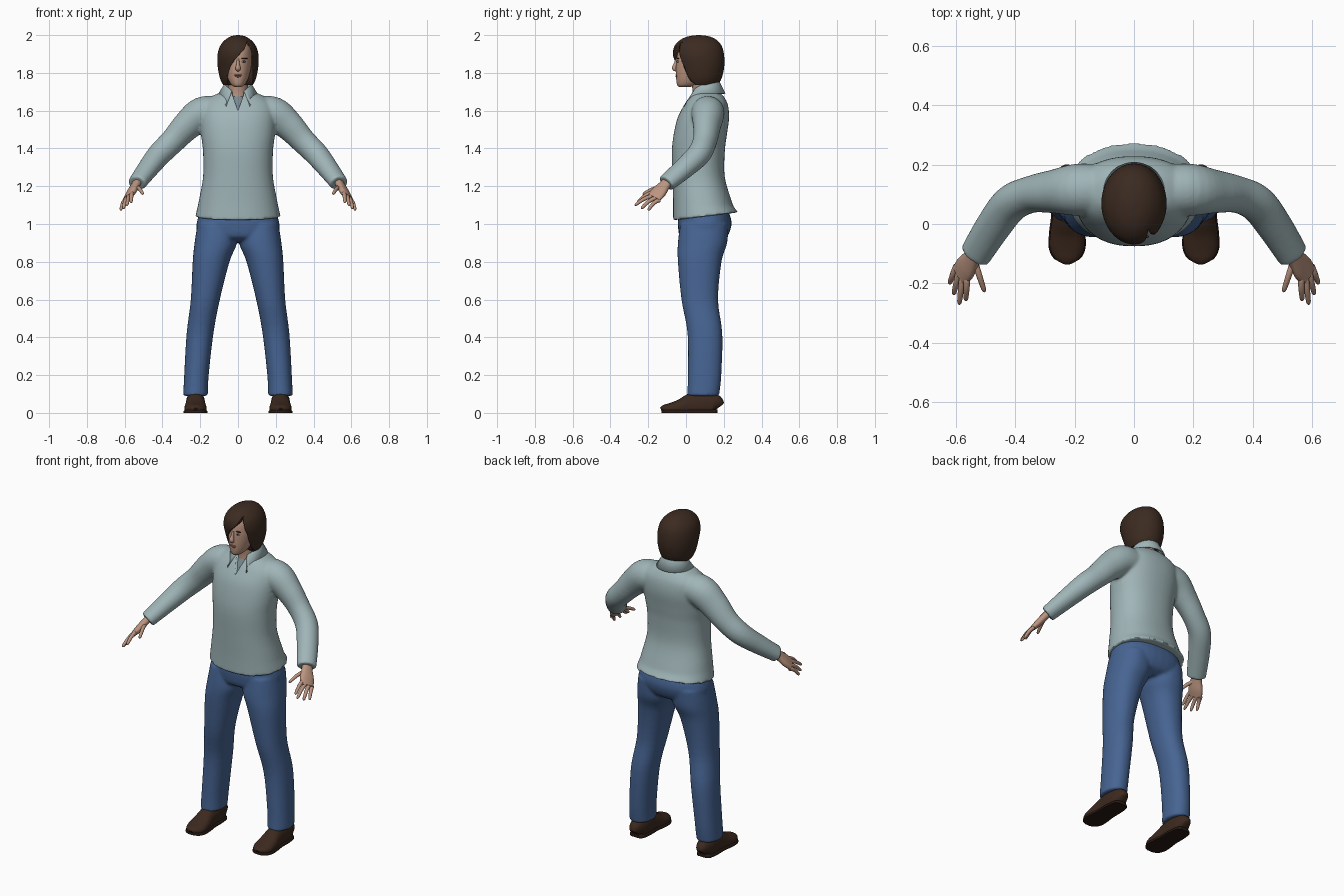
import bpy, bmesh, math
from mathutils import Vector

if "Cube" in bpy.data.objects:
    bpy.data.objects.remove(bpy.data.objects["Cube"])


def material(name, rgb):
    m = bpy.data.materials.new(name)
    m.use_nodes = True
    m.diffuse_color = (*rgb, 1)
    bsdf = next(n for n in m.node_tree.nodes if n.type == "BSDF_PRINCIPLED")
    bsdf.inputs["Base Color"].default_value = (*rgb, 1)
    return m


SHIRT = material("pale teal shirt", (0.35, 0.46, 0.475))
UNDER = material("grey undershirt", (0.19, 0.25, 0.28))
DENIM = material("blue denim", (0.062, 0.128, 0.29))
SKIN = material("skin", (0.5, 0.3, 0.215))
HAIR = material("dark brown hair", (0.045, 0.024, 0.015))
SHOE = material("brown leather", (0.045, 0.022, 0.013))
SOLE = material("dark sole", (0.022, 0.011, 0.007))
LIP = material("lips", (0.36, 0.16, 0.12))
WHITE = material("eye white", (0.55, 0.52, 0.48))


def smooth_rows(rows, k=5):
    """Catmull-Rom interpolation of rows of numbers."""
    p = [rows[0], *rows, rows[-1]]
    out = []
    for i in range(1, len(p) - 2):
        for s in range(k):
            t = s / k
            out.append([0.5 * (2 * b + (c - a) * t + (2 * a - 5 * b + 4 * c - d) * t * t
                               + (3 * b - a - 3 * c + d) * t ** 3)
                        for a, b, c, d in zip(*p[i - 1:i + 3])])
    return out + [list(rows[-1])]


def loft(bm, rings, side=1, power=2.0, n=32, floor=None):
    """Skin rings of (centre, u, v) half axes into a closed tube."""
    loops = []
    for c, u, v in rings:
        loop = []
        for i in range(n):
            a = math.tau * i / n
            ca, sa = math.cos(a), math.sin(a)
            co = (c + u * math.copysign(abs(ca) ** (2 / power), ca)
                  + v * math.copysign(abs(sa) ** (2 / power), sa))
            co.x *= side
            if floor is not None:
                co.z = max(co.z, floor)
            loop.append(bm.verts.new(co))
        loops.append(loop)
    for a, b in zip(loops, loops[1:]):
        for i in range(n):
            j = (i + 1) % n
            bm.faces.new((a[i], a[j], b[j], b[i]))
    bm.faces.new(loops[0][::-1])
    bm.faces.new(loops[-1])


def column(bm, rows, **kw):
    """Upright loft from rows of (z, x0, x1, y0, y1)."""
    loft(bm, [(Vector(((x0 + x1) / 2, (y0 + y1) / 2, z)), Vector(((x1 - x0) / 2, 0, 0)),
               Vector((0, (y1 - y0) / 2, 0))) for z, x0, x1, y0, y1 in smooth_rows(rows)], **kw)


def tube(bm, rows, across, **kw):
    """Loft along a path of (x, y, z, half width, half thickness)."""
    rows = smooth_rows(rows)
    pts = [Vector(r[:3]) for r in rows]
    rings = []
    for i, r in enumerate(rows):
        t = (pts[min(i + 1, len(pts) - 1)] - pts[max(i - 1, 0)]).normalized()
        u = Vector(across)
        u = (u - t * u.dot(t)).normalized()
        rings.append((pts[i], u * r[3], t.cross(u) * r[4]))
    loft(bm, rings, **kw)


def finish(name, bm, mat, angle=50):
    bmesh.ops.recalc_face_normals(bm, faces=bm.faces)
    me = bpy.data.meshes.new(name)
    bm.to_mesh(me)
    bm.free()
    ob = bpy.data.objects.new(name, me)
    bpy.context.collection.objects.link(ob)
    me.materials.append(mat)
    bpy.ops.object.select_all(action="DESELECT")
    ob.select_set(True)
    bpy.context.view_layer.objects.active = ob
    bpy.ops.object.shade_smooth_by_angle(angle=math.radians(angle))
    return ob


def fuse(ob, voxel, rounds):
    m = ob.modifiers.new("fuse", "REMESH")
    m.mode, m.voxel_size, m.use_smooth_shade = "VOXEL", voxel, True
    s = ob.modifiers.new("soften", "SMOOTH")
    s.factor, s.iterations = 0.5, rounds


def cut(ob, name, outline, y0, y1):
    """Cut a prism with an (x, z) outline out of an object."""
    bm = bmesh.new()
    f = bm.faces.new([bm.verts.new((x, y0, z)) for x, z in outline])
    ext = bmesh.ops.extrude_face_region(bm, geom=[f])["geom"]
    bmesh.ops.translate(bm, vec=(0, y1 - y0, 0), verts=[g for g in ext if isinstance(g, bmesh.types.BMVert)])
    cutter = finish(name, bm, ob.data.materials[0])
    cutter.hide_render = True
    cutter.hide_set(True)
    cutter.display_type = "WIRE"
    b = ob.modifiers.new("opening", "BOOLEAN")
    b.operation, b.object, b.solver = "DIFFERENCE", cutter, "EXACT"


def ball(name, loc, size, mat):
    bm = bmesh.new()
    bmesh.ops.create_uvsphere(bm, u_segments=16, v_segments=10, radius=1)
    for v in bm.verts:
        v.co = Vector(loc) + Vector(size) * v.co
    return finish(name, bm, mat)


def even(rows):
    return [(z, -x, x, y0, y1) for z, x, y0, y1 in rows]


# Vector * Vector is a dot product, so scale balls componentwise instead
def ball(name, loc, size, mat):
    bm = bmesh.new()
    bmesh.ops.create_uvsphere(bm, u_segments=16, v_segments=10, radius=1)
    bmesh.ops.scale(bm, vec=size, verts=bm.verts)
    bmesh.ops.translate(bm, vec=loc, verts=bm.verts)
    return finish(name, bm, mat)


# Shirt: torso and sleeves fused into one skin
TORSO = [(1.02, 0.226, -0.068, 0.275), (1.12, 0.208, -0.068, 0.242), (1.25, 0.185, -0.072, 0.205),
         (1.38, 0.185, -0.075, 0.205), (1.47, 0.195, -0.066, 0.216), (1.56, 0.2, -0.045, 0.228),
         (1.63, 0.19, -0.01, 0.222), (1.675, 0.14, 0.02, 0.2), (1.7, 0.08, 0.04, 0.175)]
ARM = [(0.1, 0.115, 1.59, 0.085, 0.085), (0.19, 0.115, 1.583, 0.088, 0.09), (0.27, 0.11, 1.52, 0.072, 0.08),
       (0.345, 0.1, 1.44, 0.062, 0.068), (0.415, 0.068, 1.37, 0.063, 0.063), (0.475, -0.01, 1.295, 0.06, 0.054),
       (0.535, -0.105, 1.215, 0.054, 0.044)]
bm = bmesh.new()
column(bm, even(TORSO), power=2.25, n=48)
for v in bm.verts:
    if v.co.z < 1.1:
        v.co.z += 0.12 * (v.co.y + 0.068) * (1.1 - v.co.z) / 0.08
for s in (1, -1):
    tube(bm, ARM, (0.6, 0.8, 0), side=s)
shirt = finish("shirt", bm, SHIRT)
fuse(shirt, 0.008, 5)
cut(shirt, "neck_opening_cutter", [(0, 1.6), (0.042, 1.72), (-0.042, 1.72)], -0.15, 0.09)

# Undershirt showing in the neck opening
bm = bmesh.new()
column(bm, even([(1.5, 0.15, -0.035, 0.18), (1.57, 0.14, -0.022, 0.18), (1.63, 0.13, 0.008, 0.18),
                 (1.675, 0.06, 0.035, 0.16)]))
finish("undershirt", bm, UNDER)

# Collar: a folded band, open and pointed at the front
bm = bmesh.new()
N = 40
strips = []
for i in range(N + 1):
    a = math.radians(-62 + 304 * i / N)
    point = max(0, -math.sin(a)) ** 3
    ca, sa = math.cos(a), math.sin(a)
    strips.append([bm.verts.new(co) for co in (
        (0.062 * ca, 0.105 + 0.068 * sa, 1.705 - 0.03 * point + 0.012 * sa),
        (0.072 * ca, 0.105 + 0.074 * sa, 1.737 - 0.035 * point + 0.012 * sa),
        ((0.1 + 0.045 * point) * ca, 0.105 + (0.1 + 0.04 * point) * sa, 1.69 - 0.1 * point))])
for a, b in zip(strips, strips[1:]):
    for k in (0, 1):
        bm.faces.new((a[k], a[k + 1], b[k + 1], b[k]))
collar = finish("collar", bm, SHIRT)
sol = collar.modifiers.new("thickness", "SOLIDIFY")
sol.thickness, sol.offset = 0.008, 0

# Jeans: hips and legs fused
HIPS = [(1.1, 0.19, -0.03, 0.21), (1.03, 0.213, -0.042, 0.238), (0.98, 0.22, -0.042, 0.238),
        (0.93, 0.2, -0.03, 0.215), (0.905, 0.15, 0.02, 0.17)]
LEG = [(1.0, 0.01, 0.215, -0.03, 0.225), (0.9, 0.006, 0.23, -0.043, 0.218), (0.8, 0.045, 0.24, -0.043, 0.188),
       (0.6, 0.096, 0.25, -0.024, 0.17), (0.42, 0.13, 0.272, 0.008, 0.192), (0.2, 0.155, 0.285, 0.01, 0.187),
       (0.09, 0.16, 0.29, 0.006, 0.175)]
bm = bmesh.new()
column(bm, even(HIPS), power=2.3)
for s in (1, -1):
    column(bm, LEG, side=s, power=2.2)
fuse(finish("jeans", bm, DENIM), 0.008, 5)

# Head, neck and nose
bm = bmesh.new()
column(bm, even([(1.725, 0.016, -0.036, 0.02), (1.737, 0.036, -0.047, 0.06), (1.77, 0.054, -0.052, 0.1),
                 (1.82, 0.068, -0.053, 0.14), (1.87, 0.073, -0.05, 0.16), (1.93, 0.066, -0.035, 0.15),
                 (1.97, 0.03, 0.02, 0.1)]))
column(bm, even([(1.63, 0.065, 0.03, 0.165), (1.7, 0.054, 0.035, 0.155), (1.8, 0.052, 0.02, 0.14)]))
tube(bm, [(0, -0.046, 1.874, 0.006, 0.008), (0, -0.056, 1.845, 0.009, 0.01),
          (0, -0.062, 1.824, 0.014, 0.012), (0, -0.05, 1.812, 0.009, 0.006)], (1, 0, 0), n=16)
finish("head", bm, SKIN)

# Facial details
for s, side in ((1, "left"), (-1, "right")):
    ball(side + "_eye", (s * 0.031, -0.043, 1.86), (0.012, 0.005, 0.005), WHITE)
    ball(side + "_iris", (s * 0.031, -0.046, 1.86), (0.005, 0.004, 0.005), HAIR)
    ball(side + "_eyebrow", (s * 0.033, -0.042, 1.876), (0.018, 0.006, 0.0035), HAIR)
ball("upper_lip", (0, -0.05, 1.788), (0.021, 0.006, 0.004), LIP)
ball("lower_lip", (0, -0.049, 1.781), (0.017, 0.006, 0.005), LIP)

# Bobbed hair with a side-swept fringe opening
bm = bmesh.new()
column(bm, even([(1.735, 0.078, -0.012, 0.168), (1.77, 0.095, -0.03, 0.188), (1.83, 0.107, -0.05, 0.202),
                 (1.89, 0.109, -0.068, 0.202), (1.94, 0.096, -0.062, 0.19), (1.975, 0.068, -0.03, 0.162),
                 (1.994, 0.036, 0.015, 0.12), (2.0, 0.006, 0.06, 0.075)]), n=48)
hair = finish("hair", bm, HAIR)
cut(hair, "face_opening_cutter",
    [(0.048, 1.965), (0.034, 1.925), (-0.012, 1.876), (-0.04, 1.835), (-0.054, 1.79), (-0.058, 1.7),
     (0.075, 1.7), (0.078, 1.8), (0.077, 1.87), (0.066, 1.925)], -0.2, 0.045)

# Hands and shoes
ACROSS = (0.6, 0.6, -0.53)
PALM = [(0.52, -0.075, 1.24, 0.03, 0.024), (0.54, -0.108, 1.21, 0.03, 0.021),
        (0.565, -0.145, 1.168, 0.042, 0.02), (0.585, -0.172, 1.138, 0.04, 0.014)]
FINGERS = [((0.562, -0.19, 1.162), (0.566, -0.257, 1.112)), ((0.578, -0.182, 1.147), (0.588, -0.27, 1.098)),
           ((0.591, -0.168, 1.135), (0.607, -0.237, 1.08)), ((0.602, -0.152, 1.122), (0.621, -0.2, 1.072)),
           ((0.535, -0.13, 1.195), (0.503, -0.228, 1.157))]
# Rows of (y, half width, height)
SHOE_ROWS = [(0.168, 0.022, 0.06), (0.15, 0.042, 0.1), (0.09, 0.05, 0.115), (0.03, 0.05, 0.105),
             (-0.03, 0.057, 0.072), (-0.08, 0.058, 0.053), (-0.115, 0.042, 0.042), (-0.13, 0.014, 0.028)]
for s, side in ((1, "left"), (-1, "right")):
    bm = bmesh.new()
    tube(bm, PALM, ACROSS, side=s, power=2.4, n=24)
    for base, tip in FINGERS:
        b, t = Vector(base), Vector(tip)
        rows = []
        for f, r in ((-0.25, 0.011), (0.1, 0.011), (0.5, 0.01), (0.9, 0.008), (1, 0.003)):
            rows.append((*(b.lerp(t, f) + Vector((0, 0, 0.03 * f * (1 - f)))), r, r))
        tube(bm, rows, ACROSS, side=s, n=12)
    finish(side + "_hand", bm, SKIN)

    bm = bmesh.new()
    tube(bm, [(0.225, y, h * 0.4, w, h * 0.6) for y, w, h in SHOE_ROWS], (1, 0, 0),
         side=s, power=2.3, floor=0.012)
    finish(side + "_shoe", bm, SHOE)
    bm = bmesh.new()
    tube(bm, [(0.225, y, 0.0, w + 0.004, 0.018) for y, w, h in SHOE_ROWS], (1, 0, 0),
         side=s, power=5, floor=0)
    finish(side + "_sole", bm, SOLE)
